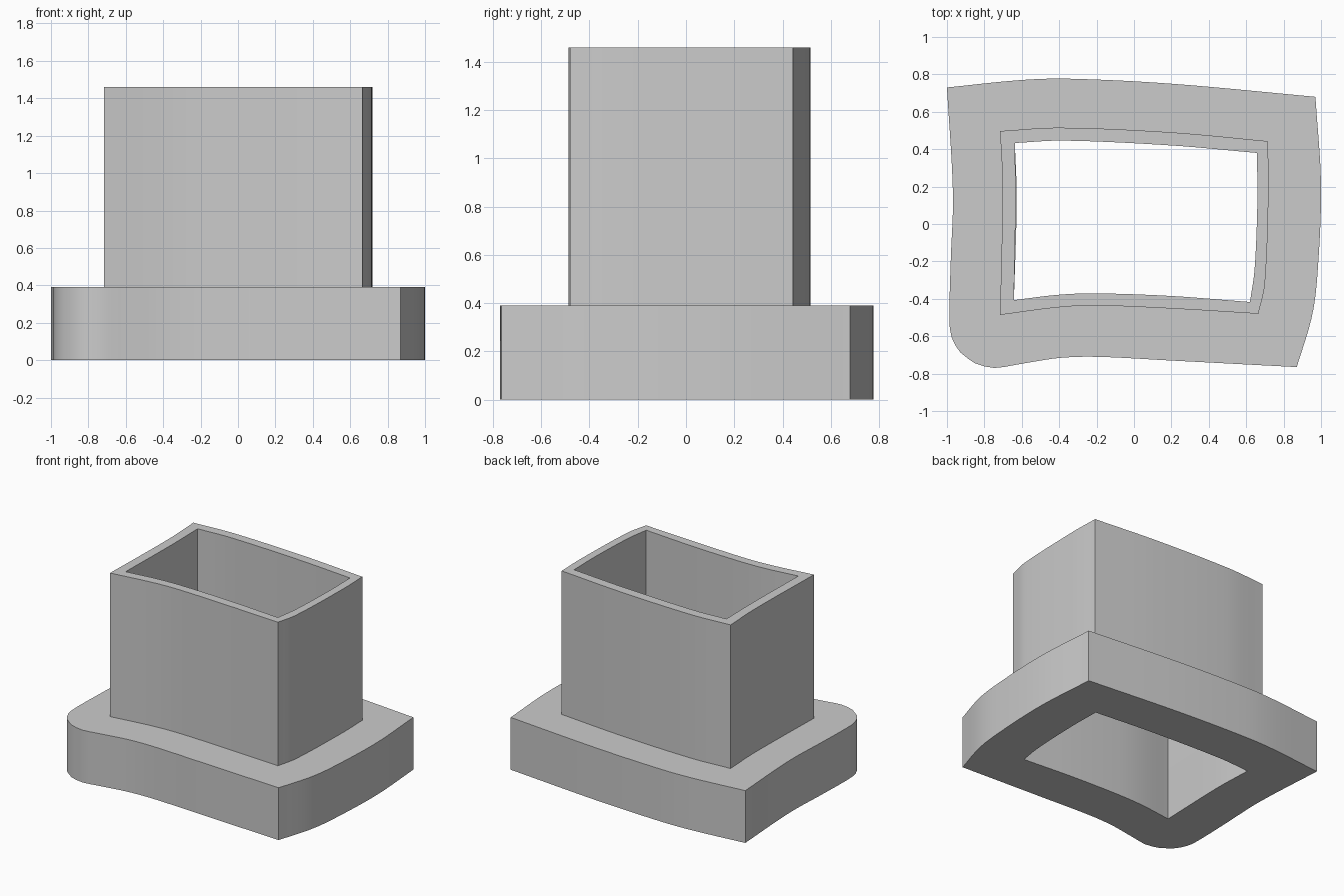
import bpy
import bmesh
import math
from mathutils import Vector

STEPS = 8        # curve samples between two profile points
SIDE = 32        # final samples along each side

cube = bpy.data.objects.get("Cube")
if cube:
    bpy.data.objects.remove(cube, do_unlink=True)

grey = bpy.data.materials.new("plain grey")
grey.use_nodes = True
colour = (0.6, 0.6, 0.6, 1)
grey.diffuse_color = colour
grey.node_tree.nodes["Principled BSDF"].inputs["Base Color"].default_value = colour


def smooth_path(points):
    """Smooth open curve through the points, resampled at equal spacing."""
    pts = [Vector(p) for p in points]
    pts = [2 * pts[0] - pts[1]] + pts + [2 * pts[-1] - pts[-2]]
    fine = []
    for a, b, c, d in zip(pts, pts[1:], pts[2:], pts[3:]):
        # Tangents are weighted by spacing so uneven points do not overshoot
        ab, bc, cd = (b - a).length, (c - b).length, (d - c).length
        t0 = (c - a) * bc / (ab + bc)
        t1 = (d - b) * bc / (bc + cd)
        for i in range(STEPS):
            t = i / STEPS
            s = 1 - t
            fine.append(b * (1 + 2 * t) * s * s + t0 * t * s * s
                        + c * t * t * (1 + 2 * s) - t1 * t * t * s)
    fine.append(pts[-2])
    lengths = [0.0]
    for a, b in zip(fine, fine[1:]):
        lengths.append(lengths[-1] + (b - a).length)
    path, k = [], 0
    for i in range(SIDE):
        target = lengths[-1] * i / SIDE
        while lengths[k + 1] < target:
            k += 1
        t = (target - lengths[k]) / (lengths[k + 1] - lengths[k])
        path.append(fine[k].lerp(fine[k + 1], t))
    return path


def outline(back, right, front, left):
    """Closed outline, clockwise from above; each side starts at its corner."""
    sides = [back, right, front, left]
    loop = []
    for side, following in zip(sides, sides[1:] + sides[:1]):
        loop += smooth_path(side + following[:1])
    return loop


def hollow_block(name, outer, inner, bottom, top):
    """Closed wall between two outlines, from bottom to top."""
    bm = bmesh.new()
    rings = [[bm.verts.new((p.x, p.y, z)) for p in loop]
             for loop, z in ((outer, bottom), (outer, top), (inner, top), (inner, bottom))]
    count = len(outer)
    for ring, neighbour in zip(rings, rings[1:] + rings[:1]):
        for i in range(count):
            j = (i + 1) % count
            bm.faces.new((ring[i], ring[j], neighbour[j], neighbour[i]))
    bmesh.ops.recalc_face_normals(bm, faces=bm.faces)
    mesh = bpy.data.meshes.new(name)
    bm.to_mesh(mesh)
    bm.free()
    mesh.materials.append(grey)
    obj = bpy.data.objects.new(name, mesh)
    bpy.context.collection.objects.link(obj)
    bpy.ops.object.select_all(action="DESELECT")
    obj.select_set(True)
    bpy.context.view_layer.objects.active = obj
    bpy.ops.object.shade_smooth_by_angle(angle=math.radians(30))
    return obj


# Flange rim, with one rounded front corner
flange_outer = outline(
    back=[(-1, .73), (-.6, .77), (-.35, .777), (.2, .75)],
    right=[(.97, .68), (1, .2), (.98, -.28), (.95, -.5)],
    front=[(.87, -.765), (.2, -.73), (-.2, -.71), (-.4, -.716), (-.6, -.747), (-.755, -.77)],
    left=[(-.85, -.745), (-.93, -.685), (-.977, -.6), (-.987, -.5), (-.98, -.2), (-.968, .16)])

# Tower walls
tower_outer = outline(
    back=[(-.716, .497), (-.4, .515), (.2, .49)],
    right=[(.715, .443), (.72, .2), (.7, -.32)],
    front=[(.665, -.48), (.2, -.452), (-.2, -.436), (-.4, -.445)],
    left=[(-.716, -.486), (-.703, .2)])


def opening(left_middle):
    return outline(
        back=[(-.637, .433), (-.38, .446), (.2, .42)],
        right=[(.657, .38), (.66, .13), (.645, -.24)],
        front=[(.62, -.417), (.2, -.385), (-.2, -.371), (-.4, -.378)],
        left=[(-.642, -.407), (left_middle, .13)])


# The flange opening leaves a thin ledge on one side of the tower bore
hollow_block("flange", flange_outer, opening(-.627), 0, .39)
hollow_block("tower", tower_outer, opening(-.633), .39, 1.46)
